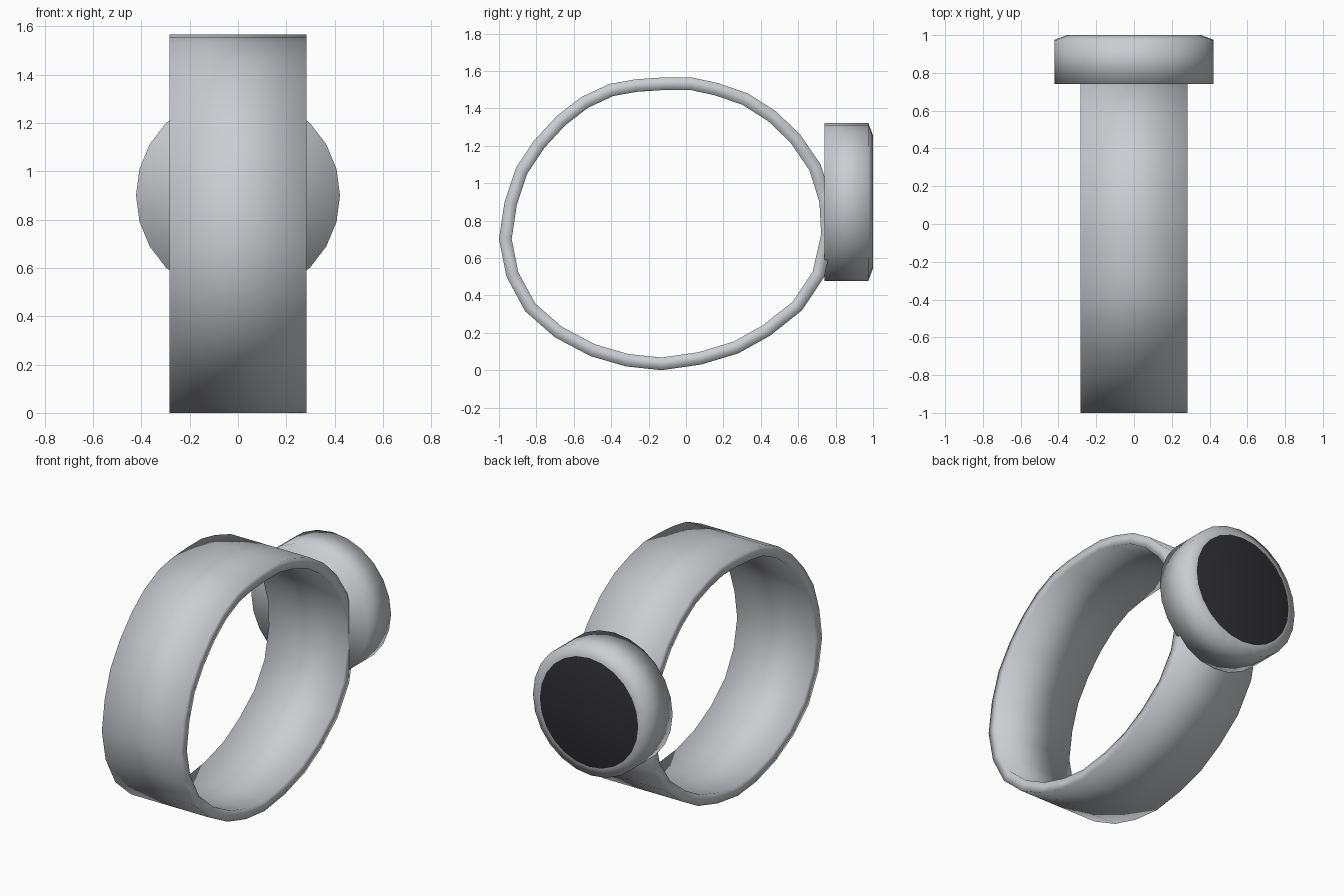
import bpy
import bmesh
from math import cos, sin, tau

default_cube = bpy.data.objects.get("Cube")
if default_cube:
    bpy.data.objects.remove(default_cube, do_unlink=True)


def make_material(name, color):
    material = bpy.data.materials.new(name)
    material.use_nodes = True
    material.diffuse_color = color
    shader = material.node_tree.nodes["Principled BSDF"]
    shader.inputs["Base Color"].default_value = color
    return material


def make_object(name, bm, materials):
    """Turn a bmesh into a smooth shaded object with the given materials."""
    bmesh.ops.recalc_face_normals(bm, faces=bm.faces)
    for face in bm.faces:
        face.smooth = True
    mesh = bpy.data.meshes.new(name)
    bm.to_mesh(mesh)
    bm.free()
    for material in materials:
        mesh.materials.append(material)
    obj = bpy.data.objects.new(name, mesh)
    bpy.context.scene.collection.objects.link(obj)
    return obj


def bridge_loops(bm, first, second):
    """Join two closed vertex loops with quads."""
    count = len(first)
    for i in range(count):
        j = (i + 1) % count
        bm.faces.new((first[i], first[j], second[j], second[i]))


silver = make_material("silver grey", (0.6, 0.61, 0.64, 1))
black = make_material("black glass", (0.028, 0.027, 0.033, 1))

# Strap: slightly uneven oval outline (y, z), extruded across x
STRAP_HALF_WIDTH = 0.283
STRAP_THICKNESS = 0.067
outline = [
    (-1, .7), (-.97, .9), (-.91, 1.08), (-.81, 1.23), (-.69, 1.36),
    (-.56, 1.46), (-.41, 1.53), (-.27, 1.555), (-.12, 1.565), (.03, 1.565),
    (.17, 1.535), (.33, 1.48), (.48, 1.385), (.61, 1.26), (.72, 1.1),
    (.78, .91), (.79, .72), (.74, .5), (.62, .32), (.45, .185),
    (.28, .09), (.08, .03), (-.13, 0), (-.32, .02), (-.51, .075),
    (-.7, .175), (-.86, .315), (-.96, .5),
]
bm = bmesh.new()
left_loop, right_loop = (
    [bm.verts.new((side * STRAP_HALF_WIDTH, y, z)) for y, z in outline]
    for side in (1, -1)
)
bridge_loops(bm, left_loop, right_loop)
strap = make_object("strap", bm, [silver])
thicken = strap.modifiers.new("thickness", "SOLIDIFY")
thicken.thickness = STRAP_THICKNESS
thicken.offset = -1
thicken.use_even_offset = True

# Watch case: round profile (radius, y) with a chamfered rim and a glass dial
CASE_HEIGHT = 0.9
CASE_SIDES = 24
case_profile = [(.422, .74), (.422, .975), (.355, 1)]
bm = bmesh.new()
rings = []
for radius, y in case_profile:
    angles = [tau * i / CASE_SIDES for i in range(CASE_SIDES)]
    rings.append([
        bm.verts.new((radius * cos(a), y, CASE_HEIGHT + radius * sin(a)))
        for a in angles
    ])
for inner, outer in zip(rings, rings[1:]):
    bridge_loops(bm, inner, outer)
bm.faces.new(rings[0])
dial = bm.faces.new(rings[-1])
dial.material_index = 1
make_object("watch_case", bm, [silver, black])
